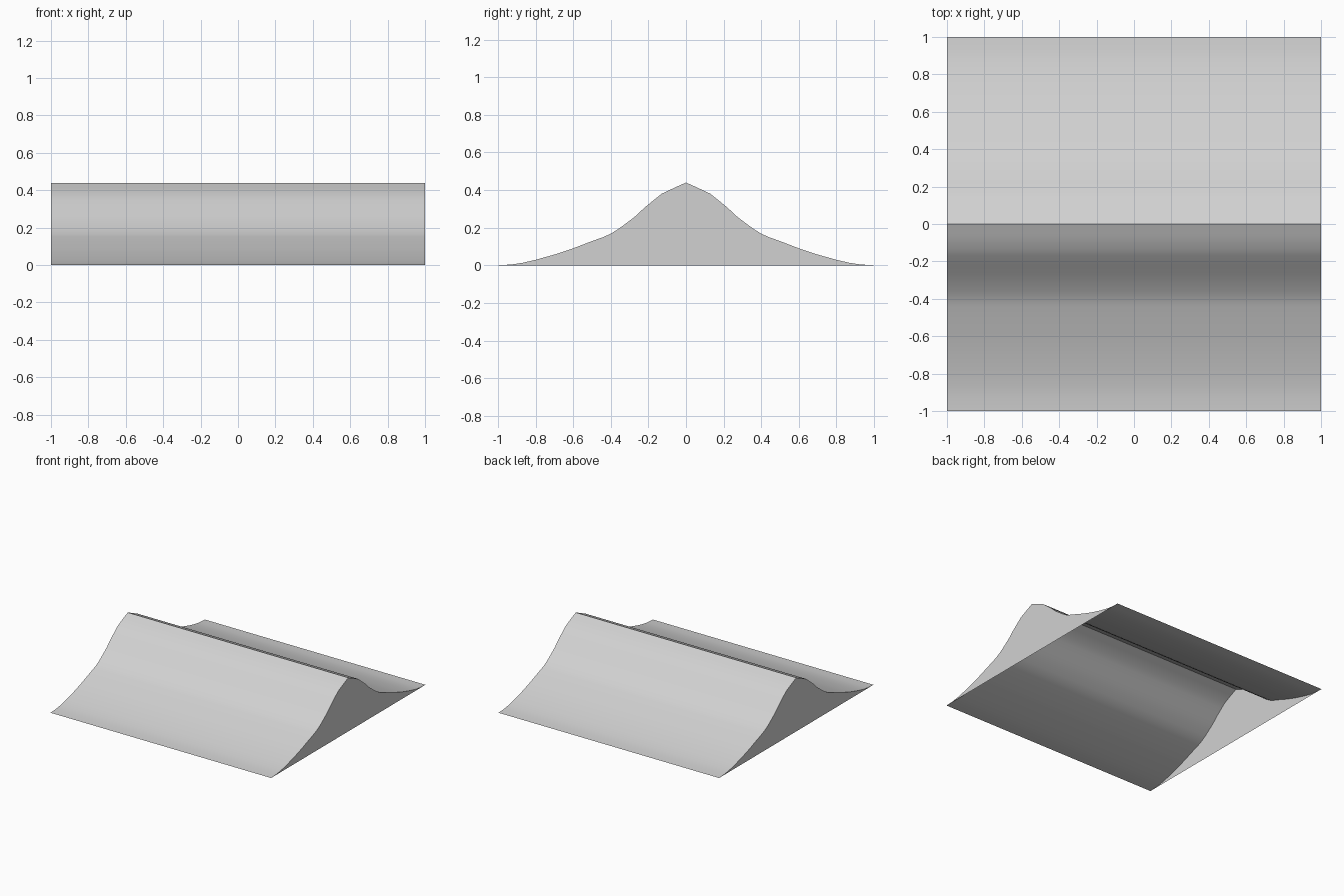
import bpy

if "Cube" in bpy.data.objects:
    bpy.data.objects.remove(bpy.data.objects["Cube"])

# Half profile of the flared roof: (distance from ridge, height)
HALF = [(0, .44), (.06, .413), (.13, .38), (.17, .348), (.22, .307), (.27, .26),
        (.32, .222), (.36, .193), (.40, .168), (.44, .15), (.52, .121), (.6, .09),
        (.7, .057), (.8, .029), (.87, .013), (.93, .004), (1, 0)]
PROFILE = [(-y, z) for y, z in reversed(HALF)] + HALF[1:]
N = len(PROFILE)

grey = bpy.data.materials.new("light grey")
grey.diffuse_color = (0.64, 0.64, 0.64, 1)
grey.use_nodes = True
grey.node_tree.nodes["Principled BSDF"].inputs["Base Color"].default_value = grey.diffuse_color


def make(name, verts, faces):
    mesh = bpy.data.meshes.new(name)
    mesh.from_pydata(verts, [], faces)
    mesh.materials.append(grey)
    obj = bpy.data.objects.new(name, mesh)
    bpy.context.collection.objects.link(obj)
    return obj


# Roof skin swept along x, open underneath
verts = [(x, y, z) for x in (-1, 1) for y, z in PROFILE]
roof = make("roof", verts, [(i, N + i, N + i + 1, i + 1) for i in range(N - 1)])
bpy.context.view_layer.objects.active = roof
roof.select_set(True)
bpy.ops.object.shade_smooth_by_angle(angle=0.5)

# Gable walls closing both ends, facing outwards
for side, name in ((-1, "left_gable"), (1, "right_gable")):
    ring = list(range(N)) if side < 0 else list(reversed(range(N)))
    make(name, [(side, y, z) for y, z in PROFILE], [ring])
